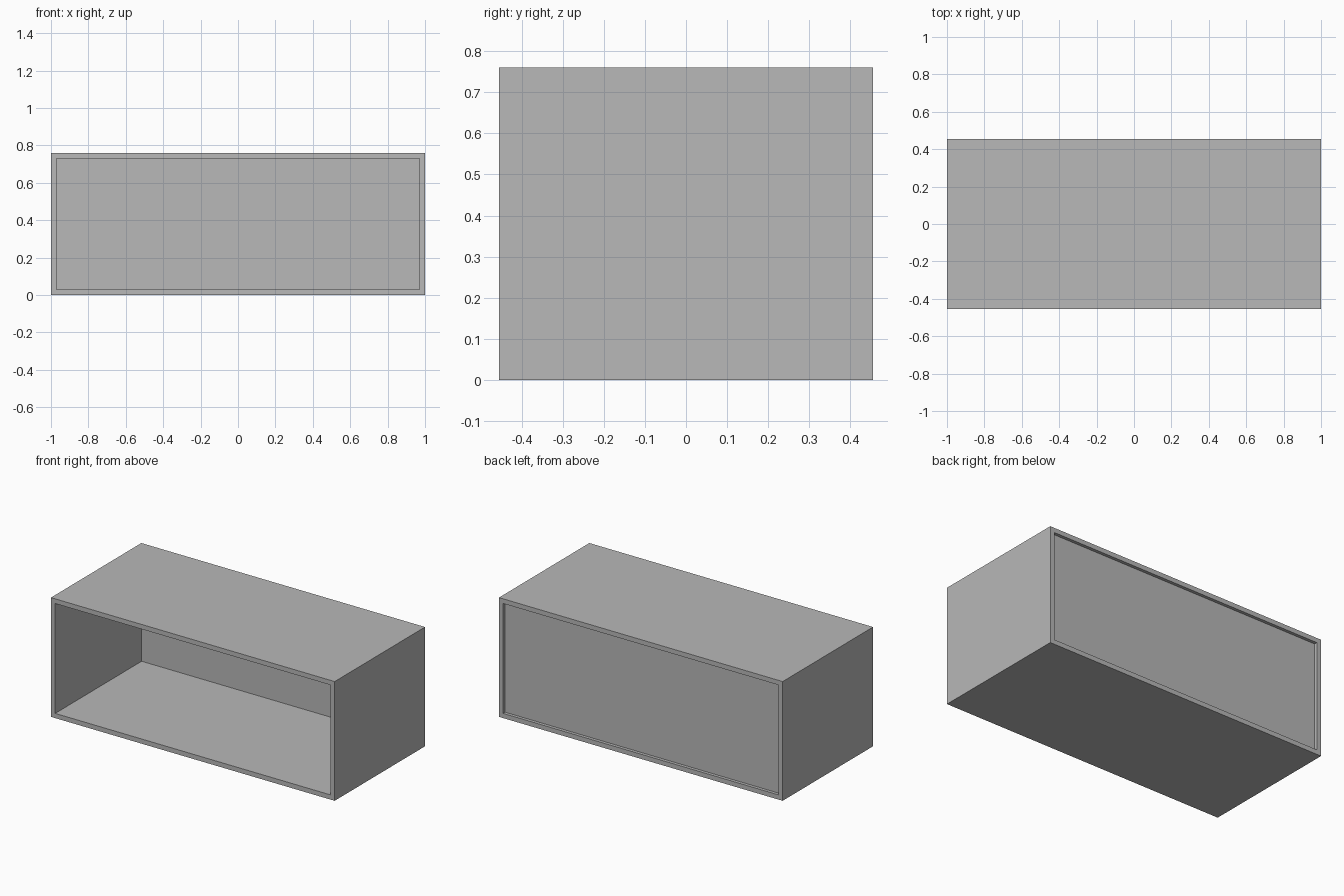
import bpy

cube = bpy.data.objects.get("Cube")
if cube:
    bpy.data.objects.remove(cube, do_unlink=True)

W, D, H = 2.0, 0.91, 0.76   # outer size
T = 0.03                    # board thickness

grey = bpy.data.materials.new("plain_grey")
grey.use_nodes = True
colour = (0.48, 0.48, 0.48, 1)
grey.diffuse_color = colour
grey.node_tree.nodes["Principled BSDF"].inputs["Base Color"].default_value = colour


def board(name, size, centre):
    bpy.ops.mesh.primitive_cube_add(size=1, location=centre)
    ob = bpy.context.object
    ob.name = name
    ob.scale = size
    bpy.ops.object.transform_apply(location=False, rotation=False, scale=True)
    ob.data.materials.append(grey)
    return ob


# Carcass: a solid block with the opening cut through from front to back
carcass = board("cabinet_carcass", (W, D, H), (0, 0, H / 2))
cutter = board("opening_cutter", (W - 2 * T, D + 0.2, H - 2 * T), (0, 0, H / 2))
cutter.hide_render = True
cut = carcass.modifiers.new("opening", 'BOOLEAN')
cut.operation = 'DIFFERENCE'
cut.solver = 'EXACT'
cut.object = cutter
bpy.context.view_layer.objects.active = carcass
bpy.ops.object.modifier_apply(modifier=cut.name)
bpy.data.objects.remove(cutter, do_unlink=True)

# Back panel, set slightly in from the rear edge
RECESS, PANEL = 0.02, 0.02
board("back_panel", (W - 2 * T, PANEL, H - 2 * T),
      (0, D / 2 - RECESS - PANEL / 2, H / 2))
